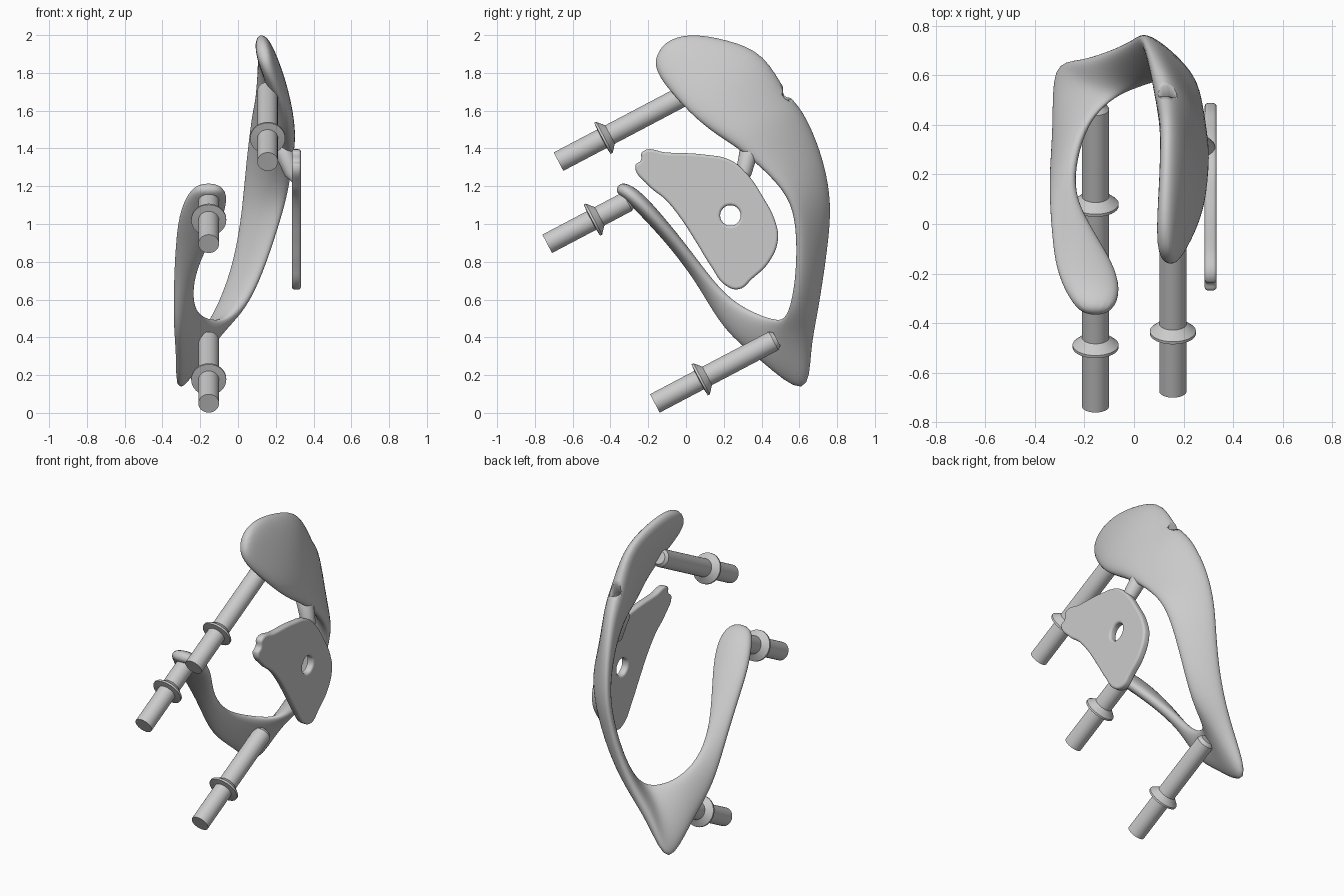
import bpy, bmesh, math
from mathutils import Vector, Matrix

if "Cube" in bpy.data.objects:
    bpy.data.objects.remove(bpy.data.objects["Cube"])

def mesh_object(name, bm, angle=35):
    bmesh.ops.recalc_face_normals(bm, faces=bm.faces)
    me = bpy.data.meshes.new(name)
    bm.to_mesh(me)
    bm.free()
    ob = bpy.data.objects.new(name, me)
    bpy.context.collection.objects.link(ob)
    bpy.ops.object.select_all(action='DESELECT')
    bpy.context.view_layer.objects.active = ob
    ob.select_set(True)
    bpy.ops.object.shade_smooth_by_angle(angle=math.radians(angle))
    return ob

def bridge(bm, rings):
    n = len(rings[0])
    for a, b in zip(rings, rings[1:]):
        for i in range(n):
            j = (i + 1) % n
            bm.faces.new((a[i], a[j], b[j], b[i]))
    bm.faces.new(rings[0])
    bm.faces.new(rings[-1])

# Ribbon frame: inner edge, outer edge, half thickness for each section
sections = [
    ((-.10, -.365, 1.20), (-.21, -.365, 1.20), .030),
    ((-.05, -.29, 1.16), (-.27, -.29, 1.16), .045),
    ((-.07, -.18, 1.05), (-.318, -.18, 1.04), .042),
    ((-.15, -.05, .91), (-.332, -.05, .88), .037),
    ((-.235, .10, .735), (-.34, .08, .68), .033),
    ((-.248, .24, .59), (-.332, .20, .43), .033),
    ((-.205, .38, .52), (-.318, .40, .28), .036),
    ((-.14, .465, .495), (-.328, .655, .05), .040),
    ((-.06, .52, .49), (-.22, .66, .34), .045),
    ((.04, .56, .56), (-.12, .69, .52), .040),
    ((.13, .59, .74), (-.035, .725, .74), .036),
    ((.21, .59, .98), (.012, .758, .98), .038),
    ((.26, .55, 1.15), (.03, .763, 1.15), .042),
    ((.28, .40, 1.30), (.055, .72, 1.38), .050),
    ((.285, .26, 1.41), (.095, .615, 1.62), .066),
    ((.275, .16, 1.47), (.12, .535, 1.68), .070),
    ((.265, .04, 1.56), (.13, .425, 1.91), .058),
    ((.225, -.06, 1.67), (.125, .22, 1.98), .053),
    ((.17, -.15, 1.78), (.115, .01, 2.015), .046),
    ((.14, -.17, 1.87), (.12, -.12, 1.96), .030),
]
bm = bmesh.new()
mids = [(Vector(a) + Vector(b)) / 2 for a, b, t in sections]
rings = []
for k, (a, b, t) in enumerate(sections):
    half = (Vector(b) - Vector(a)) / 2
    tangent = mids[min(k + 1, len(mids) - 1)] - mids[max(k - 1, 0)]
    normal = half.cross(tangent).normalized()
    ring = []
    for i in range(12):
        c, s = math.cos(i * math.pi / 6), math.sin(i * math.pi / 6)
        s = math.copysign(abs(s) ** .8, s)
        ring.append(bm.verts.new(mids[k] + half * c * 1.02 + normal * t * 1.05 * s))
    rings.append(ring)
bridge(bm, rings)
frame = mesh_object("ribbon_frame", bm, 180)
sub = frame.modifiers.new("smooth", 'SUBSURF')
sub.levels = sub.render_levels = 2

# Blind socket in the back notch of the blade
cut = bmesh.new()
axis = Vector((-.12, .6, .78)).normalized()
place = Matrix.Translation((.138, .51, 1.66)) @ axis.to_track_quat('Z', 'Y').to_matrix().to_4x4()
bmesh.ops.create_cone(cut, cap_ends=True, segments=32, radius1=.036, radius2=.036,
                      depth=.16, matrix=place)
cutter = mesh_object("socket_cutter", cut)
cutter.hide_render = True
cutter.display_type = 'WIRE'
cutter.hide_set(True)
boolean = frame.modifiers.new("socket", 'BOOLEAN')
boolean.object = cutter
boolean.solver = 'EXACT'

# Three collared pins, all leaning the same way
def lathe(name, start, direction, profile, n=32):
    bm = bmesh.new()
    q = Vector(direction).normalized().to_track_quat('Z', 'Y')
    rings = [[bm.verts.new(Vector(start) + q @ Vector((r * math.cos(2 * math.pi * i / n),
              r * math.sin(2 * math.pi * i / n), s))) for i in range(n)] for s, r in profile]
    bridge(bm, rings)
    return mesh_object(name, bm)

lean = (0, .885, .466)
for name, start, collar, length in (
        ("top_pin", (.157, -.675, 1.33), .28, .82),
        ("middle_pin", (-.155, -.735, .895), .285, .50),
        ("bottom_pin", (-.155, -.165, .05), .285, .73)):
    lathe(name, start, lean, [(0, .055), (collar - .02, .055), (collar - .017, .093),
          (collar - .005, .093), (collar + .028, .055), (length - .02, .055), (length, .04)])

# Thin side plate with a round hole
outline = [(-.23, 1.383), (-.10, 1.378), (.10, 1.367), (.23, 1.34), (.31, 1.28), (.415, 1.13),
           (.47, 1.02), (.487, .92), (.44, .80), (.35, .71), (.28, .655), (.21, .675),
           (.13, .78), (.05, .91), (-.035, 1.04), (-.11, 1.13), (-.20, 1.205),
           (-.268, 1.31), (-.24, 1.335)]
hole = [(.235 + .054 * math.cos(i * math.pi / 4), 1.045 + .054 * math.sin(i * math.pi / 4))
        for i in range(8)]
curve = bpy.data.curves.new("side_plate", 'CURVE')
curve.dimensions = '2D'
curve.fill_mode = 'BOTH'
curve.extrude = .010
curve.bevel_depth = .014
curve.bevel_resolution = 3
curve.offset = -.014
for pts in (outline, hole):
    sp = curve.splines.new('BEZIER')
    sp.bezier_points.add(len(pts) - 1)
    sp.use_cyclic_u = True
    sp.resolution_u = 6
    for p, co in zip(sp.bezier_points, pts):
        p.co = (*co, 0)
        p.handle_left_type = p.handle_right_type = 'AUTO'
plate = bpy.data.objects.new("side_plate", curve)
plate.location.x = .309
plate.rotation_euler = (math.pi / 2, 0, math.pi / 2)
bpy.context.collection.objects.link(plate)

# Strut joining blade and plate
a, b = Vector((.20, .36, 1.49)), Vector((.303, .295, 1.23))
d = (b - a).length
strut = lathe("plate_strut", a, b - a,
              [(0, .03), (d * .2, .055), (d * .5, .048), (d * .85, .042), (d, .02)], 24)
